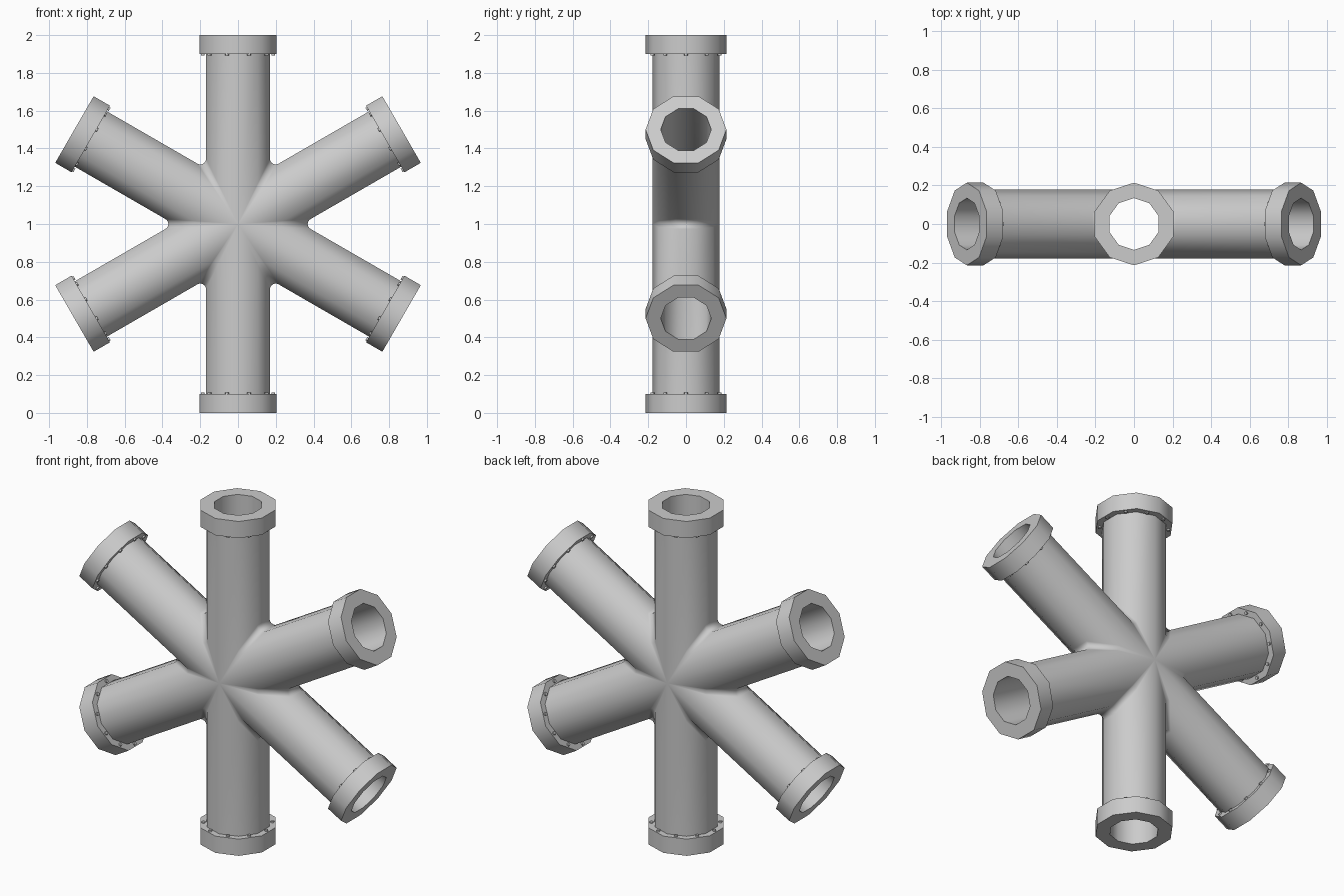
import bpy, bmesh
from math import sin, cos, pi, sqrt, radians
from mathutils import Matrix, Vector

if "Cube" in bpy.data.objects:
    bpy.data.objects.remove(bpy.data.objects["Cube"], do_unlink=True)

SIDES, ARMS = 10, 6
PIPE_R, BORE_R, COLLAR_R = 0.178, 0.134, 0.214
COLLAR_BASE, REACH = 0.9, 1.0
FILLET, STEPS = 0.032, 4

grey = bpy.data.materials.new("plain grey")
grey.use_nodes = True
grey.diffuse_color = (0.6, 0.6, 0.6, 1)
grey.node_tree.nodes["Principled BSDF"].inputs["Base Color"].default_value = (0.6, 0.6, 0.6, 1)


def arm_matrix(k):
    """Local z points along arm k; all arms radiate in the xz plane."""
    return Matrix.Translation((0, 0, 1)) @ Matrix.Rotation(k * 2 * pi / ARMS, 4, 'Y')


def finish(name, bm, sharp_angle):
    me = bpy.data.meshes.new(name)
    bm.to_mesh(me)
    bm.free()
    me.materials.append(grey)
    ob = bpy.data.objects.new(name, me)
    bpy.context.collection.objects.link(ob)
    bpy.ops.object.select_all(action='DESELECT')
    ob.select_set(True)
    bpy.context.view_layer.objects.active = ob
    bpy.ops.object.shade_smooth_by_angle(angle=radians(sharp_angle))
    return ob


def ring_angles():
    return [pi / 2 + 2 * pi * j / SIDES for j in range(SIDES)]


def skin(bm, rings):
    """Bridge consecutive rings of points with quads."""
    rings = [[bm.verts.new(p) for p in r] for r in rings]
    for a, b in zip(rings, rings[1:]):
        for j in range(SIDES):
            n = (j + 1) % SIDES
            bm.faces.new((a[j], a[n], b[n], b[j]))


def pipe_point(radius, angle, row):
    """Row 0 lies on the mitre between arms, later rows follow the fillet."""
    u, y = radius * cos(angle), radius * sin(angle)
    if row > STEPS:
        return Vector((u, y, COLLAR_BASE))
    w = abs(u)
    f = FILLET * w / radius
    phi = (pi / 3) * (1 - row / STEPS)
    across = w + f - f * cos(phi)
    along = (w + f) * sqrt(3) - f * sin(phi)
    return Vector((across if u > 0 else -across, y, along))


# Six mitred pipes blended into one shell
def pipe_shell(name, radius, inward=False):
    bm = bmesh.new()
    for k in range(ARMS):
        m = arm_matrix(k)
        skin(bm, [[m @ pipe_point(radius, a, row) for a in ring_angles()]
                  for row in range(STEPS + 2)])
    bmesh.ops.remove_doubles(bm, verts=bm.verts, dist=1e-4)
    bmesh.ops.recalc_face_normals(bm, faces=bm.faces)
    if inward:
        bmesh.ops.reverse_faces(bm, faces=bm.faces)
    return finish(name, bm, 60)


pipe_shell("pipe_hub", PIPE_R)
pipe_shell("pipe_bore", BORE_R, inward=True)

# Ten-sided end collars, bored through, with small studs on the back face
profile = [(BORE_R, COLLAR_BASE), (COLLAR_R, COLLAR_BASE),
           (COLLAR_R, REACH), (BORE_R, REACH), (BORE_R, COLLAR_BASE)]
for k in range(ARMS):
    m = arm_matrix(k)
    bm = bmesh.new()
    skin(bm, [[m @ Vector((r * cos(a), r * sin(a), z)) for a in ring_angles()]
              for r, z in profile])
    bmesh.ops.remove_doubles(bm, verts=bm.verts, dist=1e-4)
    bmesh.ops.recalc_face_normals(bm, faces=bm.faces)
    finish(f"end_collar_{k + 1}", bm, 45)

    bm = bmesh.new()
    for j in range(SIDES):
        a = 2 * pi * j / SIDES
        spot = Matrix.Translation((0.187 * cos(a), 0.187 * sin(a), COLLAR_BASE))
        bmesh.ops.create_cone(bm, cap_ends=True, segments=8, radius1=0.01,
                              radius2=0.01, depth=0.016, matrix=m @ spot)
    finish(f"collar_studs_{k + 1}", bm, 50)
